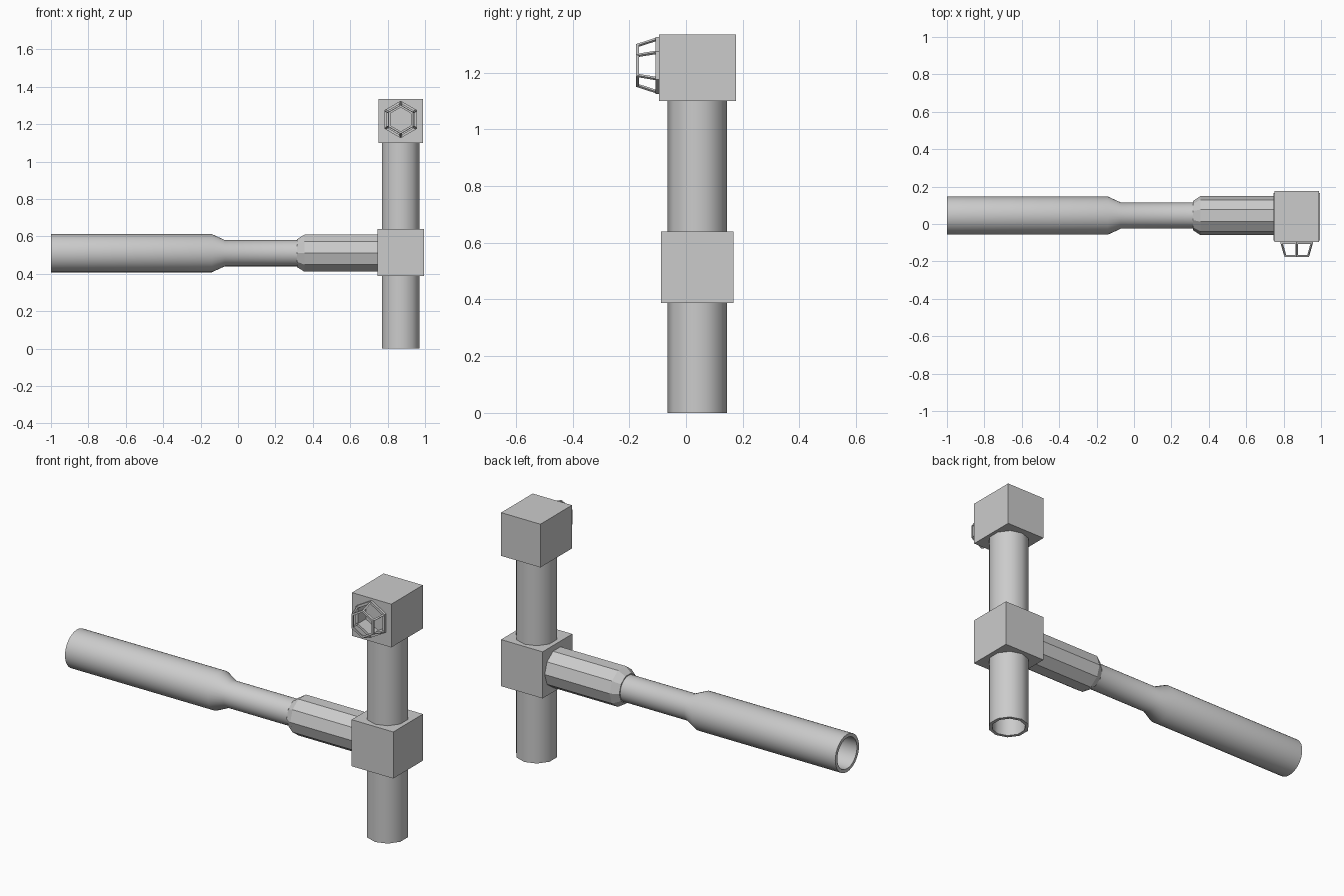
import bpy, bmesh, math
from mathutils import Vector

if "Cube" in bpy.data.objects:
    bpy.data.objects.remove(bpy.data.objects["Cube"])

CX, CY, PZ = 0.87, 0.04, 0.51   # pipe axes


def finish(name, bm, smooth=None):
    bmesh.ops.recalc_face_normals(bm, faces=bm.faces)
    me = bpy.data.meshes.new(name)
    bm.to_mesh(me)
    bm.free()
    ob = bpy.data.objects.new(name, me)
    bpy.context.collection.objects.link(ob)
    if smooth:
        bpy.ops.object.select_all(action='DESELECT')
        ob.select_set(True)
        bpy.context.view_layer.objects.active = ob
        bpy.ops.object.shade_smooth_by_angle(angle=math.radians(smooth))
    return ob


def lathe(name, profile, sides, place, smooth=None, wall=0.018):
    """Hollow tube: profile of (distance, radius) with an inner wall."""
    bm = bmesh.new()
    loop = profile + [(t, r - wall) for t, r in reversed(profile)]
    rings = []
    for t, r in loop:
        rings.append([bm.verts.new(place(t, r * math.cos(a), r * math.sin(a)))
                      for a in (2 * math.pi * i / sides for i in range(sides))])
    for k, ring in enumerate(rings):
        nxt = rings[(k + 1) % len(rings)]
        for i in range(sides):
            j = (i + 1) % sides
            bm.faces.new((ring[i], ring[j], nxt[j], nxt[i]))
    return finish(name, bm, smooth)


def box(name, lo, hi):
    bm = bmesh.new()
    bmesh.ops.create_cube(bm, size=1)
    lo, hi = Vector(lo), Vector(hi)
    for v in bm.verts:
        v.co = (lo + hi) / 2 + Vector(a * b for a, b in zip(v.co, hi - lo))
    return finish(name, bm)


def along_x(t, u, v):
    return (t, CY + 0.005 + u, PZ + v)


def along_z(t, u, v):
    return (CX - v, CY + u, t)


def along_y(t, u, v):
    return (CX + v, t, 1.225 + u)


# Horizontal pipe with a narrow neck, then a faceted sleeve
lathe("long_pipe", [(-1, .102), (-.14, .102), (-.07, .07), (.34, .07)], 32, along_x, 25)
lathe("faceted_sleeve", [(.315, .078), (.355, .104), (.75, .104)], 10, along_x)

# Vertical pipes
lathe("lower_pipe", [(0, .105), (.39, .105)], 10, along_z, 40)
lathe("upper_pipe", [(.635, .105), (1.105, .105)], 10, along_z, 40)

# Square couplings
box("middle_block", (.745, -.088, .387), (.995, .167, .64))
top = box("top_block", (.752, -.095, 1.10), (.988, .176, 1.335))

# Hexagonal socket in the top block
bm = bmesh.new()
rings = [[bm.verts.new(along_y(y, .085 * math.cos(i * math.pi / 3), .085 * math.sin(i * math.pi / 3)))
          for i in range(6)] for y in (-.15, -.04)]
for ring in rings:
    bm.faces.new(ring)
for i in range(6):
    j = (i + 1) % 6
    bm.faces.new((rings[0][i], rings[0][j], rings[1][j], rings[1][i]))
cutter = finish("socket_cutter", bm)
cutter.hide_render = True
cutter.hide_set(True)
mod = top.modifiers.new("socket", 'BOOLEAN')
mod.object = cutter
mod.solver = 'EXACT'

# Hexagonal cage: two rings joined by struts
lathe("cage_base", [(-.108, .1), (-.093, .1)], 6, along_y, wall=.015)
lathe("cage_front_ring", [(-.176, .076), (-.166, .078)], 6, along_y, wall=.012)
bm = bmesh.new()
for i in range(6):
    a = i * math.pi / 3
    p = Vector(along_y(-.102, .093 * math.cos(a), .093 * math.sin(a)))
    q = Vector(along_y(-.17, .071 * math.cos(a), .071 * math.sin(a)))
    new = bmesh.ops.create_cone(bm, segments=4, radius1=.006, radius2=.006,
                                depth=(q - p).length, cap_ends=True)["verts"]
    rot = (q - p).to_track_quat('Z', 'Y')
    for v in new:
        v.co = rot @ v.co + (p + q) / 2
finish("cage_struts", bm)
